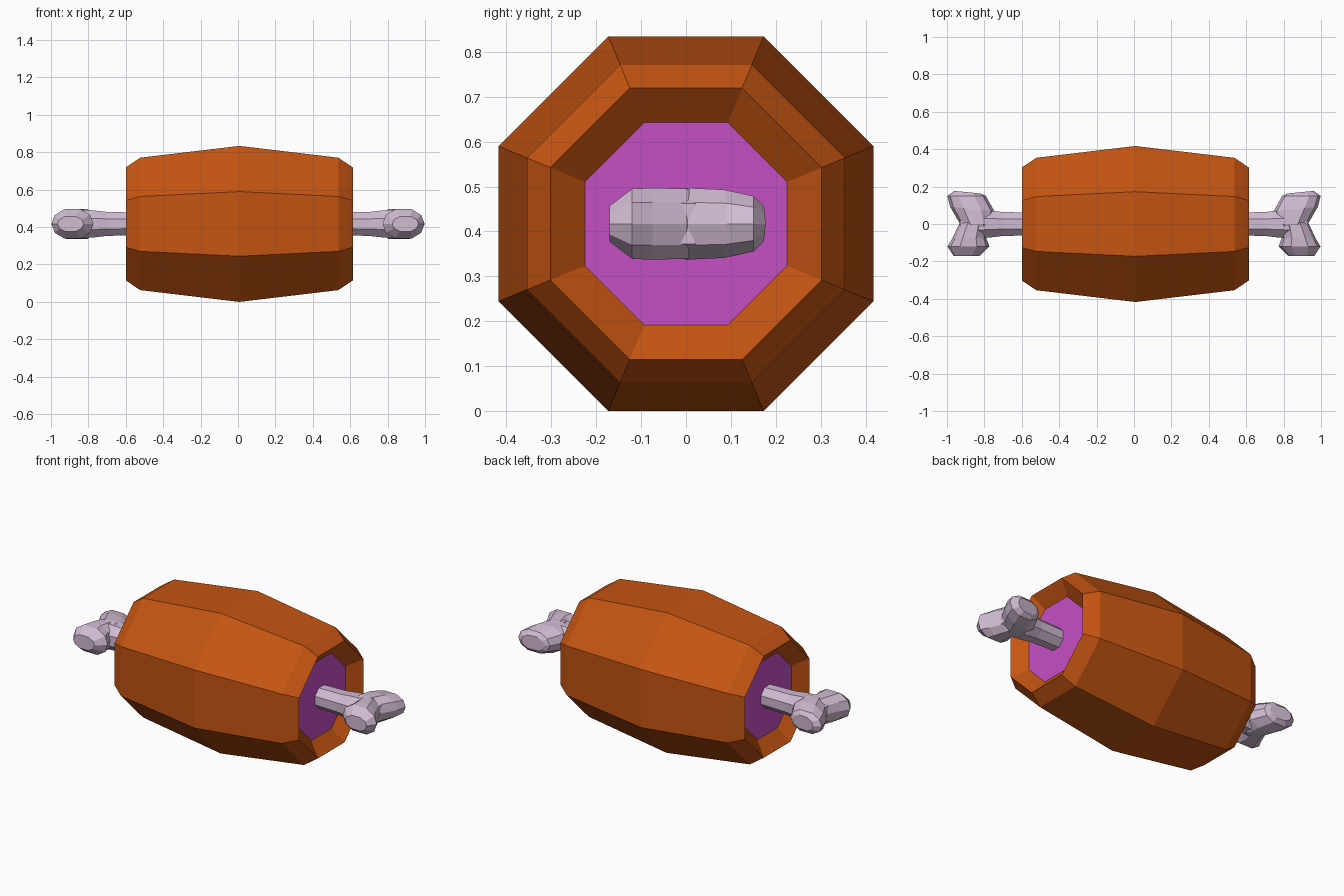
import bpy, bmesh, math
from mathutils import Vector

cube = bpy.data.objects.get("Cube")
if cube:
    bpy.data.objects.remove(cube, do_unlink=True)

MID = 0.417  # height of the long axis


def material(name, rgb):
    m = bpy.data.materials.new(name)
    m.use_nodes = True
    m.diffuse_color = (*rgb, 1)
    m.node_tree.nodes["Principled BSDF"].inputs["Base Color"].default_value = (*rgb, 1)
    return m


orange = material("burnt_orange", (0.56, 0.09, 0.006))
purple = material("purple", (0.56, 0.08, 0.56))
bone = material("pale_bone", (0.64, 0.50, 0.65))


def loft(name, rings, mats, cap_material=0):
    """Skin a list of point rings and close both ends."""
    bm = bmesh.new()
    loops = [[bm.verts.new(p) for p in ring] for ring in rings]
    for a, b in zip(loops, loops[1:]):
        for i in range(len(a)):
            j = (i + 1) % len(a)
            bm.faces.new((a[i], a[j], b[j], b[i]))
    for end in (loops[0], loops[-1]):
        bm.faces.new(end).material_index = cap_material
    bmesh.ops.recalc_face_normals(bm, faces=bm.faces)
    mesh = bpy.data.meshes.new(name)
    bm.to_mesh(mesh)
    bm.free()
    for m in mats:
        mesh.materials.append(m)
    ob = bpy.data.objects.new(name, mesh)
    bpy.context.collection.objects.link(ob)
    return ob


def octagon(x, apothem):
    r = apothem / math.cos(math.pi / 8)
    angles = [math.pi / 8 + k * math.pi / 4 for k in range(8)]
    return [Vector((x, r * math.cos(a), MID + r * math.sin(a))) for a in angles]


# Meat: eight-sided barrel with a dished purple face at each end
half = [(0.53, 0.354), (0.607, 0.302), (0.542, 0.225)]
profile = [(-x, r) for x, r in reversed(half)] + [(0, 0.417)] + half
loft("meat", [octagon(x + 0.007, r) for x, r in profile], [orange, purple], 1)

# Bone shaft running through the meat
shaft = [(0.50, 0.060), (0.70, 0.064), (0.77, 0.072), (0.86, 0.078), (0.93, 0.045)]
shaft = [(-x, r) for x, r in reversed(shaft)] + shaft
loft("bone_shaft", [octagon(x, r) for x, r in shaft], [bone])

# Knob cross-section: a rounded box with ten corners
corner = [(1, 0), (0.85, 0.6), (0.4, 1)]
upper = corner + [(-u, v) for u, v in reversed(corner)]
SECTION = upper + [(u, -v) for u, v in reversed(upper[1:-1])]


def knob(name, side, stations):
    # each station: centre x, y, half width, half height, tilt
    rings = [[Vector((side * (cx + u * hx), y + u * hx * tilt, MID + v * hz))
              for u, v in SECTION] for cx, y, hx, hz, tilt in stations]
    loft(name, rings, [bone])


FRONT = [(0.84, 0.03, 0.07, 0.070, 0), (0.86, 0.0, 0.075, 0.078, 0),
         (0.88, -0.075, 0.09, 0.080, 0), (0.885, -0.12, 0.112, 0.078, 0),
         (0.895, -0.17, 0.07, 0.040, 0)]
BACK = [(0.83, -0.03, 0.07, 0.070, 0), (0.84, 0.0, 0.09, 0.080, 0),
        (0.865, 0.08, 0.118, 0.076, 0.1), (0.895, 0.15, 0.103, 0.062, 0.0),
        (0.89, 0.17, 0.07, 0.040, 0.1)]
for label, side in (("left", 1), ("right", -1)):
    knob(f"bone_knob_front_{label}", side, FRONT)
    knob(f"bone_knob_back_{label}", side, BACK)
